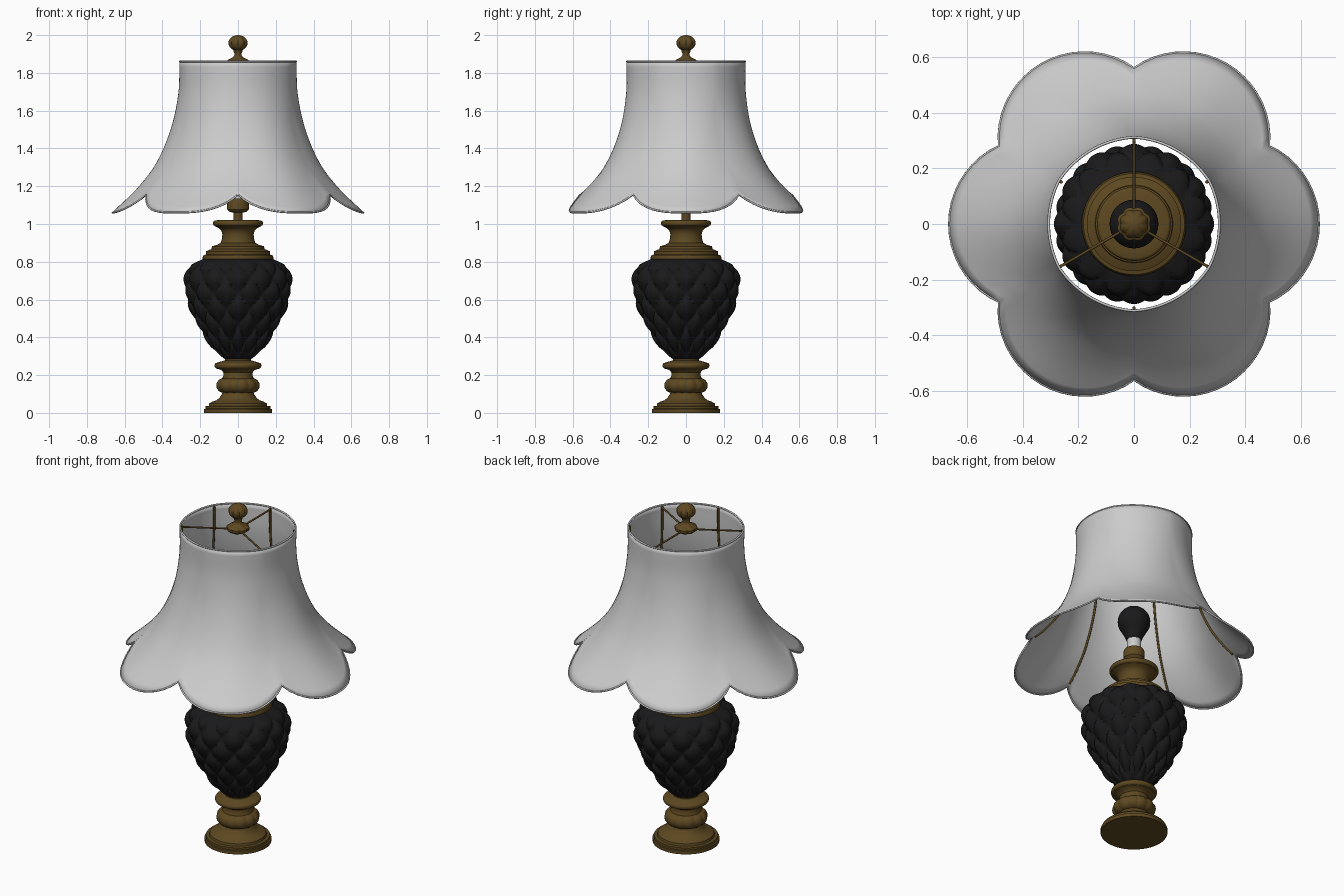
import bpy, bmesh
from math import sin, cos, pi, radians, sqrt

if "Cube" in bpy.data.objects:
    bpy.data.objects.remove(bpy.data.objects["Cube"])


def material(name, rgb):
    m = bpy.data.materials.new(name)
    m.diffuse_color = (*rgb, 1)
    m.use_nodes = True
    m.node_tree.nodes["Principled BSDF"].inputs["Base Color"].default_value = m.diffuse_color
    return m


BRONZE = material("aged_bronze", (0.11, 0.065, 0.015))
BLACK = material("black", (0.01, 0.01, 0.011))
WHITE = material("white", (1, 1, 1))


def finish(name, bm, mat=None, angle=35):
    bmesh.ops.remove_doubles(bm, verts=bm.verts, dist=1e-5)
    bmesh.ops.recalc_face_normals(bm, faces=bm.faces)
    me = bpy.data.meshes.new(name)
    bm.to_mesh(me)
    bm.free()
    ob = bpy.data.objects.new(name, me)
    bpy.context.collection.objects.link(ob)
    if mat:
        me.materials.append(mat)
    bpy.ops.object.select_all(action='DESELECT')
    ob.select_set(True)
    bpy.context.view_layer.objects.active = ob
    bpy.ops.object.shade_smooth_by_angle(angle=radians(angle))
    return ob


def ring_mesh(rows):
    """Skin closed rings of points into a tube of quads."""
    bm = bmesh.new()
    vs = [[bm.verts.new(p) for p in row] for row in rows]
    n = len(rows[0])
    for a, b in zip(vs, vs[1:]):
        for i in range(n):
            j = (i + 1) % n
            bm.faces.new((a[i], a[j], b[j], b[i]))
    return bm


def lathe(name, profile, mat, seg=48, lobes=0, depth=0.0):
    """Spin (r, z) points; optional rounded lobes around the axis."""
    def ring(r, z):
        out = []
        for i in range(seg):
            t = 2 * pi * i / seg
            k = r * (1 - depth * (1 - abs(sin(lobes * t / 2)))) if lobes else r
            out.append((k * cos(t), k * sin(t), z))
        return out
    return finish(name, ring_mesh([ring(r, z) for r, z in profile]), mat)


def smooth_at(pts, x):
    """Smooth interpolation through (x, y) points."""
    n = len(pts)

    def slope(i):
        a, b = pts[max(i - 1, 0)], pts[min(i + 1, n - 1)]
        return (b[1] - a[1]) / (b[0] - a[0])
    i = max(k for k in range(n - 1) if k == 0 or x >= pts[k][0])
    (x0, y0), (x1, y1) = pts[i], pts[i + 1]
    h = x1 - x0
    t = (x - x0) / h
    return ((2*t**3 - 3*t*t + 1) * y0 + (t**3 - 2*t*t + t) * h * slope(i)
            + (3*t*t - 2*t**3) * y1 + (t**3 - t*t) * h * slope(i + 1))


def wire(name, paths, radius, mat=None, cyclic=False):
    cu = bpy.data.curves.new(name, 'CURVE')
    cu.dimensions = '3D'
    cu.bevel_depth = radius
    cu.bevel_resolution = 2
    cu.use_fill_caps = True
    for path in paths:
        sp = cu.splines.new('POLY')
        sp.points.add(len(path) - 1)
        for p, co in zip(sp.points, path):
            p.co = (*co, 1)
        sp.use_cyclic_u = cyclic
    ob = bpy.data.objects.new(name, cu)
    bpy.context.collection.objects.link(ob)
    if mat:
        cu.materials.append(mat)


def bead(r, z, bulge, h, n=8):
    """Half-round moulding profile centred on height z."""
    return [(r + bulge * cos(a), z + h * sin(a))
            for a in (-pi / 2 + pi * i / n for i in range(n + 1))]


# Foot and stem
lathe("foot", [(0, 0), (.18, 0), (.18, .02), (.172, .022), (.172, .035), (.155, .037),
               (.152, .05), (.135, .06), (.115, .066), (.098, .08), (.085, .1),
               (.08, .115), (0, .115)], BRONZE)
lathe("stem_bulge", [(0, .1)] + bead(.075, .145, .043, .04) + [(0, .19)],
      BRONZE, 96, 12, .05)
lathe("stem", [(0, .18), (.085, .18), (.078, .195), (.078, .215), (.09, .228), (.112, .234)]
      + bead(.112, .25, .012, .015) + [(.09, .272), (.07, .278), (.07, .3), (0, .3)], BRONZE)

# Body covered with overlapping diamond scales
BODY = [(.285, .07), (.30, .085), (.40, .150), (.50, .208), (.60, .246),
        (.68, .260), (.75, .248), (.79, .220), (.815, .185)]


def body_ring(z, seg=180, count=12):
    out = []
    b = (z - .29) / .17
    fade = min(1, (z - .285) / .06, (.815 - z) / .03)
    for i in range(seg):
        t = 2 * pi * i / seg
        a = count * t / (2 * pi)
        p, q = (a + b) % 1, (b - a) % 1
        puff = sqrt(max(0, sin(pi * p) * sin(pi * q)))
        lift = .7 + .3 * (p + q) / 2
        r = smooth_at(BODY, z) + .036 * fade * puff * lift
        out.append((r * cos(t), r * sin(t), z))
    return out


rows = [body_ring(.285 + .53 * k / 72) for k in range(73)]
rows = [[(0, 0, .285)] * 180] + rows + [[(0, 0, .815)] * 180]
finish("scaled_body", ring_mesh(rows), BLACK, 50)

# Collar above the body
lathe("collar", [(0, .805), (.185, .805), (.188, .822), (.182, .835), (.17, .838), (.17, .855),
                 (.155, .862), (.14, .868), (.138, .882), (.11, .89), (.092, .9), (.085, .92),
                 (.083, .945), (.088, .965), (.1, .978), (.122, .988)]
      + bead(.122, 1.004, .011, .014) + [(.1, 1.022), (0, 1.022)], BRONZE)

# Socket and bulb
lathe("socket", [(0, 1.01), (.024, 1.01), (.024, 1.06), (.045, 1.064), (.058, 1.078),
                 (.058, 1.12), (.052, 1.135), (0, 1.135)], BRONZE, 32)
lathe("bulb_neck", [(0, 1.13), (.039, 1.13), (.039, 1.21), (0, 1.21)], WHITE, 32)
lathe("bulb", [(0, 1.195), (.04, 1.195), (.05, 1.22)]
      + [(.088 * cos(a), 1.31 + .088 * sin(a)) for a in
         (radians(d) for d in range(-38, 91, 8))] + [(0, 1.398)], BLACK, 32)

# Shade: six bellied panels with scalloped hems
LOBE = [(1.06, .664), (1.18, .538), (1.315, .434), (1.5, .354), (1.69, .313), (1.86, .307)]
SEAM = [(1.155, .56), (1.2, .51), (1.315, .422), (1.5, .346), (1.69, .314), (1.86, .312)]


def shade_ring(t, per=18):
    out = []
    for i in range(6 * per):
        ang = radians(30) + 2 * pi * i / (6 * per)
        u = 2 * (i % per) / per - 1
        zl, zs = 1.86 - .80 * t, 1.86 - .705 * t
        g = 1 - u * u
        r = smooth_at(SEAM, zs) * (1 - g) + smooth_at(LOBE, zl) * g
        z = zs + (zl - zs) * (1 - abs(u) ** 2.8)
        out.append((r * cos(ang), r * sin(ang), z))
    return out


rings = [shade_ring(k / 28) for k in range(29)]
shade = finish("shade", ring_mesh(rings), None, 30)
sol = shade.modifiers.new("thickness", 'SOLIDIFY')
sol.thickness = .006
sol.offset = 0
wire("shade_piping", [rings[0], rings[-1]], .005, None, True)

# Frame: ribs inside the seams and three spokes to the hub
ribs = []
for k in range(6):
    a = radians(30 + 60 * k)
    ribs.append([((smooth_at(SEAM, z) - .009) * cos(a), (smooth_at(SEAM, z) - .009) * sin(a), z)
                 for z in (1.855 - .69 * i / 20 for i in range(21))])
wire("shade_ribs", ribs, .006, BRONZE)
wire("shade_spokes", [[(0, 0, 1.85), (.308 * cos(a), .308 * sin(a), 1.85)]
                      for a in (radians(d) for d in (90, 210, 330))], .005, BRONZE)

# Finial with fluted base and ball
lathe("finial_base", [(0, 1.84), (.05, 1.84), (.062, 1.85), (.062, 1.864), (.048, 1.874),
                      (.028, 1.882), (.019, 1.895), (.02, 1.912), (0, 1.912)],
      BRONZE, 64, 8, .1)
lathe("finial_ball", [(0, 1.9), (.022, 1.905)]
      + [(.053 * cos(a), 1.958 + .042 * sin(a)) for a in
         (radians(d) for d in range(-60, 90, 10))] + [(0, 2.0)], BRONZE, 64, 8, .1)
